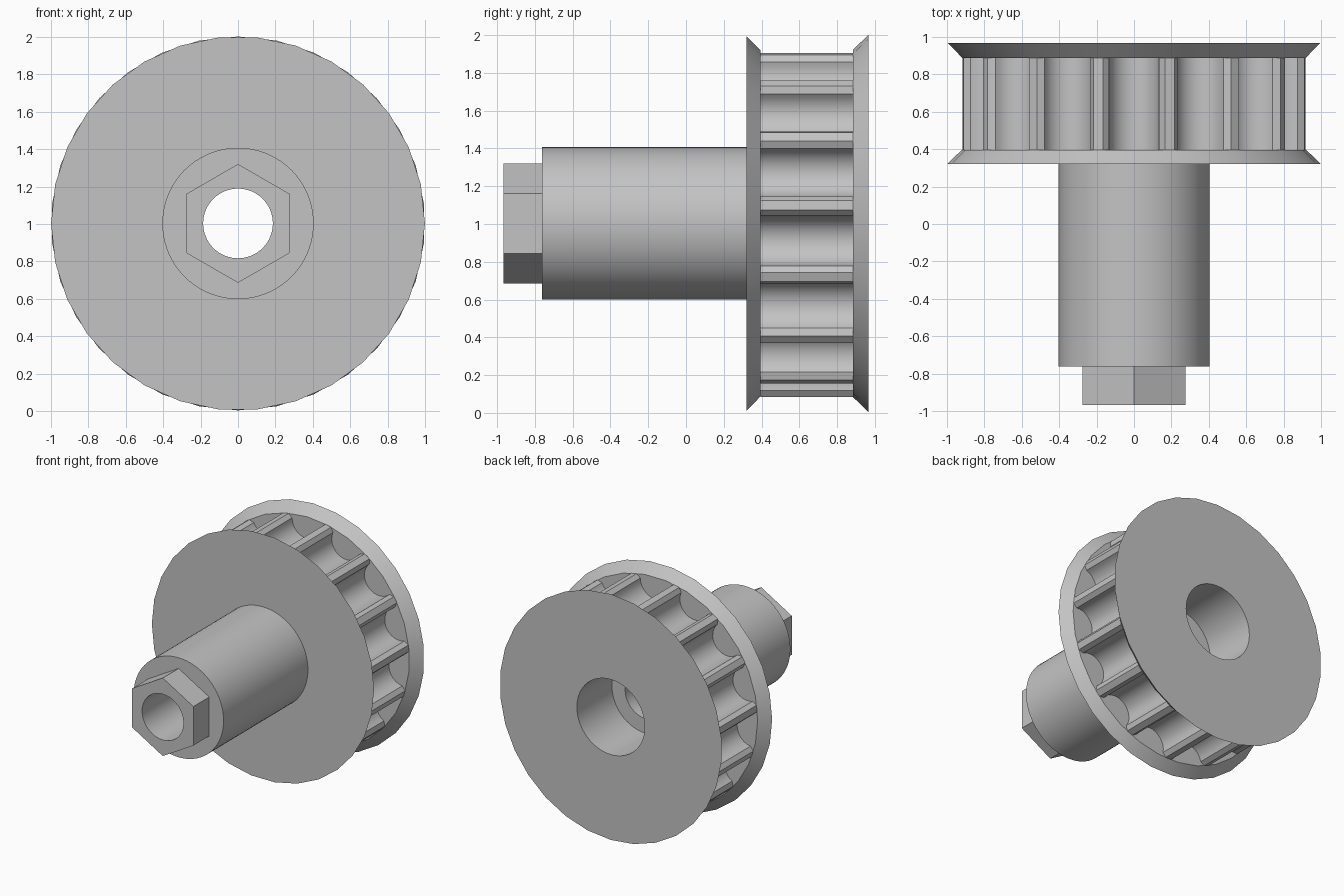
import bpy, bmesh
from math import sin, cos, pi, radians, sqrt

if "Cube" in bpy.data.objects:
    bpy.data.objects.remove(bpy.data.objects["Cube"], do_unlink=True)

AXIS_Z = 1.003
TEETH = 15

grey = bpy.data.materials.new("plain grey")
grey.use_nodes = True
grey.diffuse_color = (0.55, 0.55, 0.55, 1)
grey.node_tree.nodes["Principled BSDF"].inputs["Base Color"].default_value = (0.55, 0.55, 0.55, 1)


def polygon(radius, sides, start=0.0):
    """Regular polygon outline in the x-z plane."""
    return [(radius * cos(start + 2 * pi * i / sides),
             radius * sin(start + 2 * pi * i / sides)) for i in range(sides)]


def prism(name, outline, y0, y1, scale=1.0):
    """Solid along y; the outline is scaled at the y1 end."""
    bm = bmesh.new()
    a = [bm.verts.new((x, y0, z + AXIS_Z)) for x, z in outline]
    b = [bm.verts.new((x * scale, y1, z * scale + AXIS_Z)) for x, z in outline]
    n = len(outline)
    bm.faces.new(a)
    bm.faces.new(b)
    for i in range(n):
        j = (i + 1) % n
        bm.faces.new((a[i], a[j], b[j], b[i]))
    bmesh.ops.recalc_face_normals(bm, faces=bm.faces)
    mesh = bpy.data.meshes.new(name)
    bm.to_mesh(mesh)
    bm.free()
    mesh.materials.append(grey)
    obj = bpy.data.objects.new(name, mesh)
    bpy.context.collection.objects.link(obj)
    return obj


def toothed_outline(tip=0.918, groove=0.134, lip=0.166, steps=14):
    """Lands separated by round-bottomed grooves with chamfered lips."""
    shoulder = sqrt(tip ** 2 - lip ** 2)
    centre = shoulder - 0.028
    local = [(lip, shoulder)]
    local += [(groove * cos(pi * i / steps), centre - groove * sin(pi * i / steps))
              for i in range(steps + 1)]
    local.append((-lip, shoulder))
    points = []
    for k in range(TEETH):
        a = 2 * pi * k / TEETH
        points += [(t * cos(a) - r * sin(a), t * sin(a) + r * cos(a)) for t, r in local]
    return points


# Main parts from front to back
hex_end = prism("hex_end", polygon(0.317, 6, pi / 2), -0.965, -0.762)
hub = prism("hub", polygon(0.404, 72), -0.762, 0.32)
front_flange = prism("front_flange", polygon(0.998, 30), 0.32, 0.395, 0.922)
toothed_wheel = prism("toothed_wheel", toothed_outline(), 0.395, 0.885)
back_flange = prism("back_flange", polygon(0.998, 30, radians(6)), 0.965, 0.885, 0.922)

# Through bore and wider rear counterbore
bore = prism("bore_cutter", polygon(0.186, 64), -1.2, 1.2)
counterbore = prism("counterbore_cutter", polygon(0.305, 64), 0.515, 1.3)
cutters = {bore: (hex_end, hub, front_flange, toothed_wheel),
           counterbore: (toothed_wheel, back_flange)}
for cutter, parts in cutters.items():
    cutter.hide_render = True
    for part in parts:
        mod = part.modifiers.new("cut", "BOOLEAN")
        mod.operation = "DIFFERENCE"
        mod.solver = "EXACT"
        mod.object = cutter
        bpy.context.view_layer.objects.active = part
        bpy.ops.object.modifier_apply(modifier=mod.name)
for cutter in cutters:
    bpy.data.objects.remove(cutter, do_unlink=True)

# Smooth round walls, sharp rims
bpy.ops.object.select_all(action="DESELECT")
for part in (hex_end, hub, front_flange, toothed_wheel, back_flange):
    part.select_set(True)
    bpy.context.view_layer.objects.active = part
bpy.ops.object.shade_smooth_by_angle(angle=radians(25))
